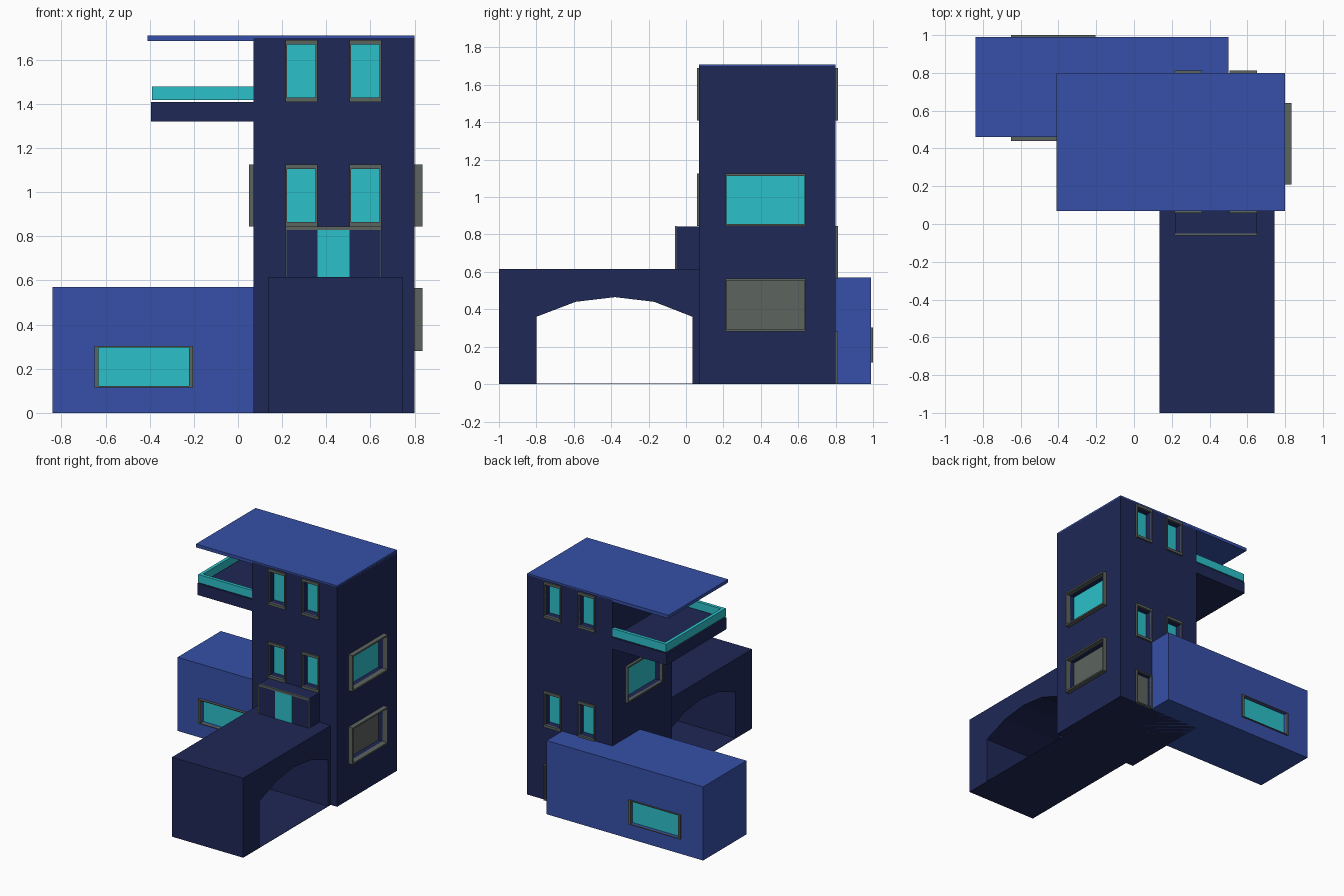
import bpy, bmesh

if "Cube" in bpy.data.objects:
    bpy.data.objects.remove(bpy.data.objects["Cube"])


def material(name, rgb):
    m = bpy.data.materials.new(name)
    m.diffuse_color = (*rgb, 1)
    m.use_nodes = True
    m.node_tree.nodes["Principled BSDF"].inputs["Base Color"].default_value = m.diffuse_color
    return m


NAVY = material("navy", (0.014, 0.021, 0.093))
BLUE = material("blue", (0.037, 0.08, 0.392))
CYAN = material("cyan", (0.025, 0.527, 0.591))
GREY = material("frame_grey", (0.107, 0.127, 0.114))


def boxes(name, spans, mat=None):
    """One object made of boxes, each given as three (low, high) spans."""
    bm = bmesh.new()
    for span in spans:
        cube = bmesh.ops.create_cube(bm, size=1)
        for v in cube["verts"]:
            for i in range(3):
                v.co[i] = span[i][0] if v.co[i] < 0 else span[i][1]
    return finish(name, bm, mat)


def finish(name, bm, mat):
    bmesh.ops.recalc_face_normals(bm, faces=bm.faces)
    me = bpy.data.meshes.new(name)
    bm.to_mesh(me)
    bm.free()
    ob = bpy.data.objects.new(name, me)
    bpy.context.collection.objects.link(ob)
    if mat:
        me.materials.append(mat)
    return ob


def prism_x(name, profile, x0, x1, mat):
    """Extrude a (y, z) outline along x."""
    bm = bmesh.new()
    face = bm.faces.new([bm.verts.new((x0, y, z)) for y, z in profile])
    ext = bmesh.ops.extrude_face_region(bm, geom=[face])
    for v in ext["geom"]:
        if isinstance(v, bmesh.types.BMVert):
            v.co.x = x1
    return finish(name, bm, mat)


def window(name, axis, wall, sign, out, u, z, tu, tz, depth, mat, cuts):
    """Frame standing out of a wall, recessed pane, and the opening to cut."""
    def place(d0, d1, us, zs):
        d = tuple(sorted((wall + sign * d0, wall + sign * d1)))
        return (d, us, zs) if axis == "x" else (us, d, zs)
    ui, zi = (u[0] + tu, u[1] - tu), (z[0] + tz, z[1] - tz)
    boxes(name + "_frame", [
        place(-0.005, out, (u[0], ui[0]), z),
        place(-0.005, out, (ui[1], u[1]), z),
        place(-0.005, out, ui, (z[0], zi[0])),
        place(-0.005, out, ui, (zi[1], z[1]))], GREY)
    boxes(name + "_pane", [place(-depth - 0.01, -depth, ui, zi)], mat)
    cuts.append(place(-depth - 0.005, 0.05, ui, zi))


def carve(ob, cuts):
    cutter = boxes("cutter", cuts)
    cutter.hide_render = True
    mod = ob.modifiers.new("openings", "BOOLEAN")
    mod.operation, mod.solver, mod.object = "DIFFERENCE", "EXACT", cutter
    bpy.context.view_layer.objects.active = ob
    bpy.ops.object.modifier_apply(modifier=mod.name)
    bpy.data.objects.remove(cutter)


# Tower and roof
T0, T1 = 0.07, 0.80
tower = boxes("tower", [((T0, T1), (T0, T1), (0, 1.70))], NAVY)
roof = boxes("roof", [((-0.41, 0.80), (T0, T1), (1.685, 1.71))], BLUE)

# Narrow tower windows, front and back
cuts = []
columns = [(0.215, 0.36), (0.505, 0.65)]
for side, wall, sign, rows in (
        ("front", T0, -1, [0.845, 1.41]), ("back", T1, 1, [0.565, 1.41])):
    for i, u in enumerate(columns):
        for j, z in enumerate(rows):
            window(f"{side}_window_{i}{j}", "y", wall, sign, 0.012, u,
                   (z, z + 0.28), 0.008, 0.02, 0.05, CYAN, cuts)
window("back_door", "y", T1, 1, 0.012, columns[1], (0, 0.28), 0.008, 0.01,
       0.03, GREY, cuts)

# Wide tower windows, right and left
wide = (0.21, 0.64)
window("right_window", "x", T1, 1, 0.035, wide, (0.845, 1.125), 0.007, 0.012,
       0.04, CYAN, cuts)
window("right_panel", "x", T1, 1, 0.035, wide, (0.28, 0.565), 0.007, 0.012,
       0.04, GREY, cuts)
window("left_window", "x", T0, -1, 0.02, wide, (0.845, 1.125), 0.007, 0.012,
       0.04, CYAN, cuts)
carve(tower, cuts)

# Low side wing with its windows
wing = boxes("side_wing", [((-0.84, 0.5), (0.46, 0.99), (0, 0.57))], BLUE)
cuts = []
for side, wall, sign, out in (("front", 0.46, -1, 0.02), ("back", 0.99, 1, 0.01)):
    window(f"wing_{side}_window", "y", wall, sign, out, (-0.65, -0.205),
           (0.115, 0.303), 0.018, 0.006, 0.02, CYAN, cuts)
carve(wing, cuts)

# Balcony slab and floating glass railing
boxes("balcony_slab", [((-0.395, T0), (T0, T1), (1.32, 1.41))], NAVY)
gz, gt = (1.417, 1.48), 0.025
boxes("balcony_railing", [
    ((-0.39, -0.39 + gt), (T0, T1), gz),
    ((-0.39 + gt, T0), (T0, T0 + gt), gz),
    ((-0.39 + gt, T0), (T1 - gt, T1), gz)], CYAN)

# Arched entrance block with a thin floor
prism_x("arched_terrace", [
    (-1, 0), (-0.8, 0), (-0.8, 0.36), (-0.59, 0.44), (-0.38, 0.465),
    (-0.17, 0.44), (0.035, 0.36), (0.035, 0), (0.075, 0), (0.075, 0.615),
    (-1, 0.615)], 0.135, 0.745, NAVY)
boxes("arch_floor", [((0.135, 0.745), (-0.8, 0.035), (0, 0.003))], NAVY)

# Porch above the terrace with trim and glass door
boxes("porch", [((0.217, 0.648), (-0.057, 0.075), (0.61, 0.843))], NAVY)
boxes("porch_trim", [
    ((0.215, 0.65), (-0.06, -0.05), (0.828, 0.845)),
    ((0.215, 0.22), (-0.06, -0.05), (0.61, 0.828)),
    ((0.645, 0.65), (-0.06, -0.05), (0.61, 0.828))], GREY)
boxes("porch_door", [((0.36, 0.505), (-0.059, -0.05), (0.61, 0.828))], CYAN)
